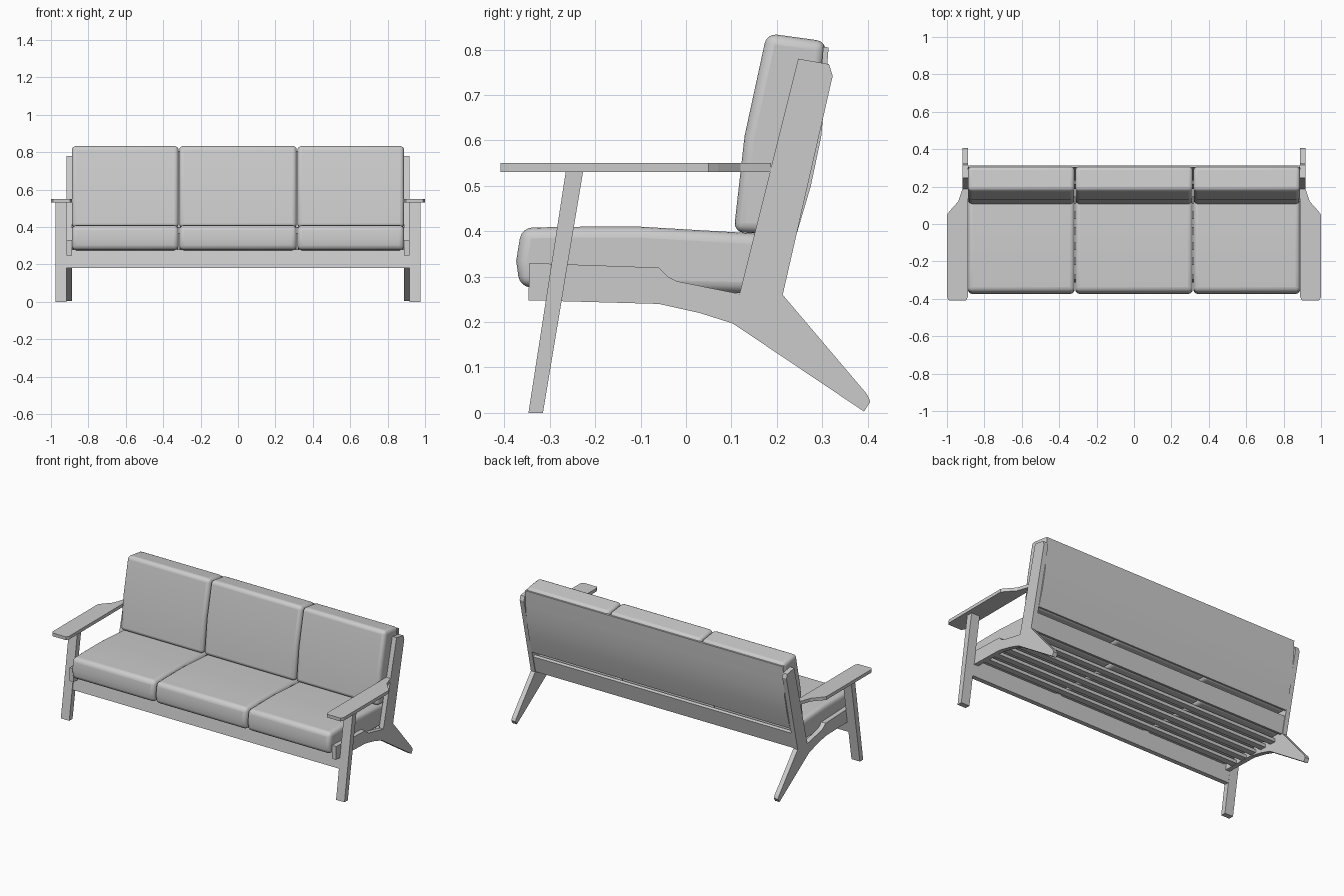
import bpy, bmesh, math
from mathutils import Vector

if "Cube" in bpy.data.objects:
    bpy.data.objects.remove(bpy.data.objects["Cube"])


def extrude(name, pts, lo, hi, axis="x", mirror=False):
    """Extrude a 2D outline between lo and hi: (y,z) along x, or (x,y) along z."""
    bm = bmesh.new()
    place = (lambda p, d: (d, p[0], p[1])) if axis == "x" else (lambda p, d: (p[0], p[1], d))
    face = bm.faces.new([bm.verts.new(place(p, lo)) for p in pts])
    res = bmesh.ops.extrude_face_region(bm, geom=[face])
    shift = Vector((hi - lo, 0, 0)) if axis == "x" else Vector((0, 0, hi - lo))
    verts = [v for v in res["geom"] if isinstance(v, bmesh.types.BMVert)]
    bmesh.ops.translate(bm, vec=shift, verts=verts)
    bmesh.ops.recalc_face_normals(bm, faces=bm.faces)
    me = bpy.data.meshes.new(name)
    bm.to_mesh(me)
    bm.free()
    ob = bpy.data.objects.new(name, me)
    bpy.context.collection.objects.link(ob)
    if mirror:
        ob.modifiers.new("mirror", "MIRROR")
    return ob


def smooth(ob, angle):
    bpy.ops.object.select_all(action="DESELECT")
    ob.select_set(True)
    bpy.context.view_layer.objects.active = ob
    bpy.ops.object.shade_smooth_by_angle(angle=math.radians(angle))


def cushion(name, pts, lo, hi, radius):
    ob = extrude(name, pts, lo, hi)
    bev = ob.modifiers.new("soft edges", "BEVEL")
    bev.width = radius
    bev.segments = 4
    bev.limit_method = "ANGLE"
    bev.angle_limit = math.radians(35)
    smooth(ob, 60)
    return ob


# Side frames: seat rail, back upright and splayed rear leg in one piece
extrude("side_frame", [
    (-0.345, 0.33), (-0.06, 0.32), (-0.04, 0.30), (-0.02, 0.29), (0.118, 0.262),
    (0.247, 0.78), (0.315, 0.768), (0.323, 0.742), (0.213, 0.26), (0.398, 0.042),
    (0.406, 0.025), (0.392, 0.003), (0.103, 0.197), (0.03, 0.22), (-0.06, 0.24),
    (-0.347, 0.248)], 0.888, 0.917, mirror=True)

# Slanted front legs
extrude("front_leg", [(-0.347, 0), (-0.315, 0), (-0.227, 0.53), (-0.265, 0.53)],
        0.917, 0.975, mirror=True)

# Flat paddle armrests
extrude("armrest", [
    (0.888, -0.39), (0.898, -0.408), (0.99, -0.408), (1.0, -0.39), (1.0, 0.05),
    (0.985, 0.07), (0.94, 0.12), (0.917, 0.187), (0.888, 0.187)],
    0.53, 0.55, axis="z", mirror=True)

# Front rail, leaning with the front legs
extrude("front_rail", [(-0.314, 0.18), (-0.286, 0.18), (-0.269, 0.28), (-0.297, 0.28)],
        -0.918, 0.918)

# Rear rail, leaning with the uprights
extrude("rear_rail", [(0.188, 0.265), (0.208, 0.26), (0.232, 0.362), (0.212, 0.367)],
        -0.889, 0.889)

# Seat slats
for i in range(5):
    y = -0.20 + i * 0.082
    z = 0.266 - 0.025 * (y + 0.2)
    extrude(f"seat_slat_{i + 1}", [(y - 0.02, z - 0.02), (y + 0.02, z - 0.021),
                                   (y + 0.02, z - 0.001), (y - 0.02, z)], -0.889, 0.889)

# Curved back panel
outer = [(0.244, 0.395), (0.275, 0.5), (0.298, 0.61), (0.307, 0.71), (0.314, 0.805)]
inner = [(y - 0.012, z + 0.001) for y, z in reversed(outer)]
smooth(extrude("back_panel", outer + inner, -0.887, 0.887), 30)

# Three seat cushions and three back cushions
seat = [(-0.366, 0.277), (-0.374, 0.335), (-0.362, 0.408), (-0.23, 0.410), (-0.1, 0.410),
        (0.19, 0.393), (0.197, 0.262)]
back = [(0.105, 0.398), (0.129, 0.61), (0.178, 0.836), (0.31, 0.818),
        (0.28, 0.61), (0.236, 0.392)]
for i, (lo, hi) in enumerate([(-0.888, -0.318), (-0.314, 0.314), (0.318, 0.888)]):
    cushion(f"seat_cushion_{i + 1}", seat, lo, hi, 0.024)
    cushion(f"back_cushion_{i + 1}", back, lo, hi, 0.022)
